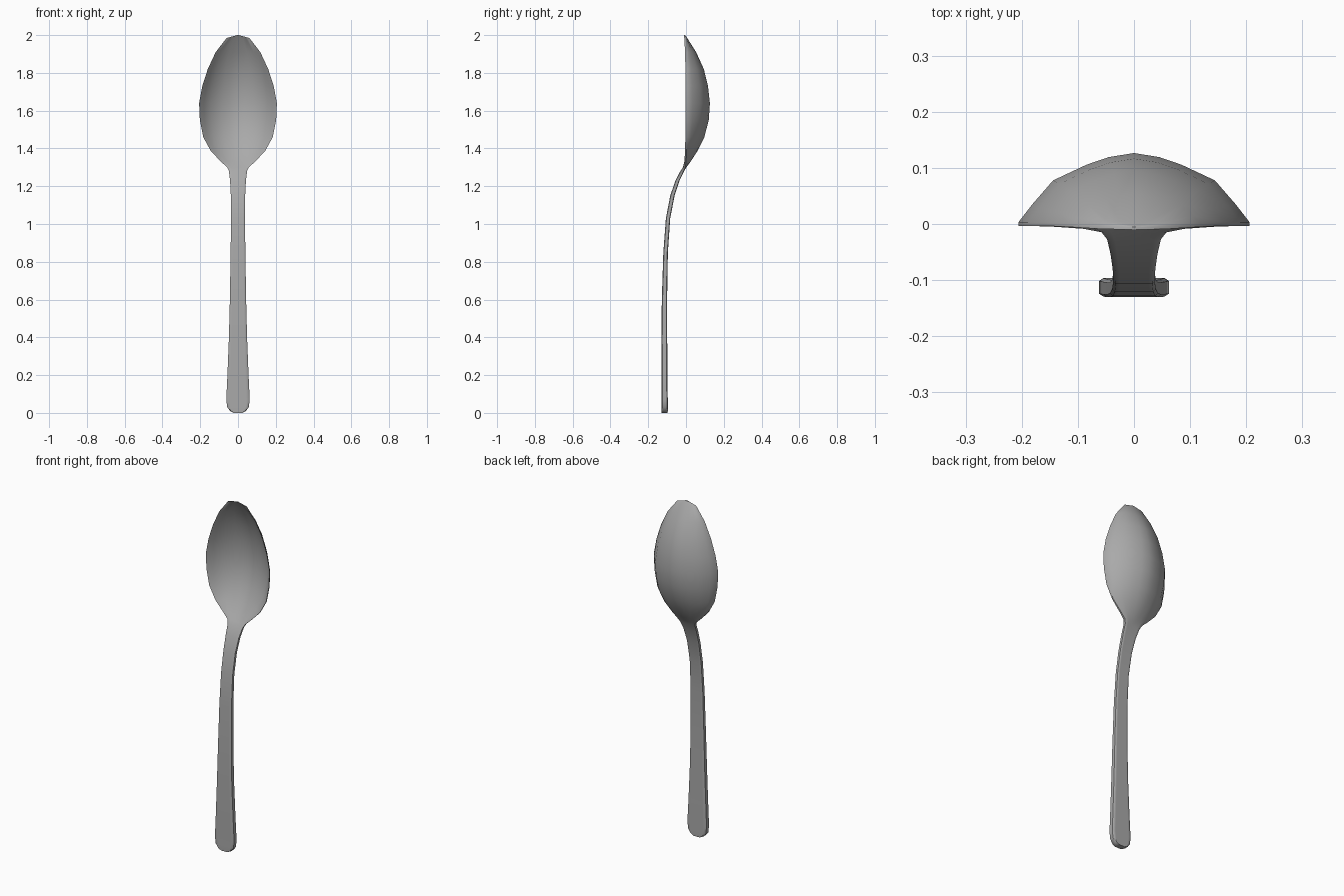
import bpy
import bmesh
import math

cube = bpy.data.objects.get("Cube")
if cube:
    bpy.data.objects.remove(cube, do_unlink=True)

# Steel material
steel = bpy.data.materials.new("grey_steel")
steel.use_nodes = True
colour = (0.40, 0.40, 0.40, 1)
steel.diffuse_color = colour
steel.node_tree.nodes["Principled BSDF"].inputs["Base Color"].default_value = colour

# Stations from handle end to bowl tip: height, half width, edge y, dish depth, thickness
stations = [
    (0.00, 0.022, -.113, 0, .032), (0.01, 0.042, -.113, 0, .033),
    (0.03, 0.057, -.113, 0, .033), (0.07, 0.062, -.113, 0, .033),
    (0.20, 0.056, -.114, 0, .032), (0.40, 0.048, -.115, 0, .031),
    (0.60, 0.043, -.114, 0, .028), (0.85, 0.039, -.108, 0, .024),
    (1.03, 0.037, -.095, 0, .023), (1.15, 0.038, -.072, 0, .023),
    (1.23, 0.042, -.045, 0, .022), (1.28, 0.048, -.020, 0, .020),
    (1.30, 0.058, -.009, .003, .016), (1.33, 0.090, -.004, .022, .013),
    (1.385, 0.143, -.001, .055, .011), (1.46, 0.184, 0, .092, .010),
    (1.55, 0.202, 0, .116, .009), (1.64, 0.206, 0, .122, .009),
    (1.73, 0.189, 0, .112, .009), (1.82, 0.160, 0, .090, .009),
    (1.91, 0.118, -.002, .051, .009), (1.985, 0.060, -.006, .008, .008),
    (2.00, 0.004, -.008, 0, .006),
]

# Dish cross-section: fraction of width, fraction of depth
half = [(0, 1), (.22, .94), (.41, .83), (.70, .60), (.88, .25), (1, 0)]
section = [(-u, d) for u, d in reversed(half[1:])] + half


def ring(bm, z, w, y, depth, t):
    """One closed cross-section: concave front, then back with eased edges."""
    front, back = [], []
    for u, d in section:
        ease = 0.7 if abs(u) == 1 else 1
        mid = y + depth * d
        front.append(bm.verts.new((u * w, mid - t / 2 * ease, z)))
        back.append(bm.verts.new((u * w, mid + t / 2 * ease, z)))
    return front + back[::-1]


# Handle and bowl lofted as one continuous shell
bm = bmesh.new()
rings = [ring(bm, *s) for s in stations]
n = len(rings[0])
for a, b in zip(rings, rings[1:]):
    for i in range(n):
        j = (i + 1) % n
        bm.faces.new((a[i], a[j], b[j], b[i]))

# Close the handle end and bowl tip with strips
for r in (rings[0], rings[-1]):
    for i in range(n // 2 - 1):
        bm.faces.new((r[i], r[i + 1], r[n - 2 - i], r[n - 1 - i]))
bmesh.ops.recalc_face_normals(bm, faces=bm.faces)

mesh = bpy.data.meshes.new("spoon")
bm.to_mesh(mesh)
bm.free()
mesh.materials.append(steel)
spoon = bpy.data.objects.new("spoon", mesh)
bpy.context.collection.objects.link(spoon)

# Smooth surfaces with crisp rims
bpy.ops.object.select_all(action="DESELECT")
spoon.select_set(True)
bpy.context.view_layer.objects.active = spoon
bpy.ops.object.shade_smooth_by_angle(angle=math.radians(40))
